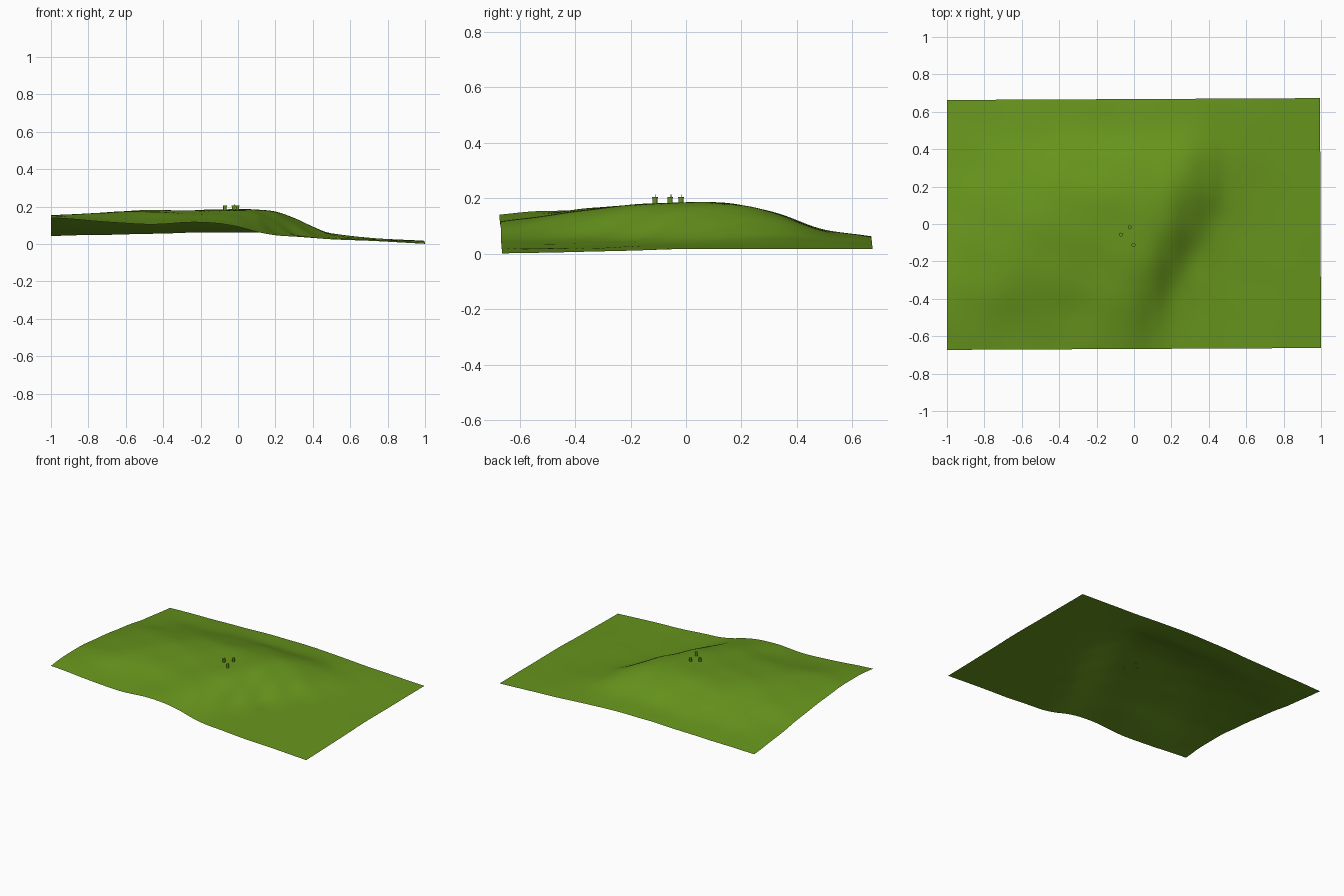
import bpy, bmesh, math

if "Cube" in bpy.data.objects:
    bpy.data.objects.remove(bpy.data.objects["Cube"])

green = bpy.data.materials.new("grass green")
green.diffuse_color = (0.135, 0.30, 0.012, 1)
green.use_nodes = True
green.node_tree.nodes["Principled BSDF"].inputs["Base Color"].default_value = green.diffuse_color

# Survey heights (thousandths): rows run front to back, columns left to right
XS = [-1, -.75, -.5, -.25, -.1, 0, .1, .2, .3, .4, .5, .75, 1]
YS = [-.67, -.5, -.33, -.17, 0, .17, .33, .5, .67]
H = [
    [143, 122, 107, 116, 110, 92, 66, 49, 41, 33, 26, 16, 2],
    [156, 142, 128, 137, 138, 126, 88, 55, 42, 35, 27, 18, 5],
    [154, 166, 164, 160, 162, 158, 132, 72, 48, 38, 29, 21, 9],
    [142, 166, 178, 172, 177, 178, 168, 120, 60, 43, 33, 24, 13],
    [126, 158, 181, 180, 185, 186, 182, 164, 112, 60, 40, 25, 18],
    [105, 138, 162, 175, 181, 182, 180, 174, 140, 92, 52, 28, 18],
    [80, 103, 125, 138, 143, 146, 146, 142, 127, 92, 58, 31, 18],
    [60, 70, 78, 84, 86, 87, 86, 83, 76, 64, 50, 31, 18],
    [44, 49, 55, 61, 63, 64, 62, 59, 53, 46, 40, 29, 18],
]


def spline(ks, vs, t):
    """Smooth curve through unevenly spaced knots"""
    n = len(ks) - 1
    t = min(max(t, ks[0]), ks[-1])
    i = next(k for k in range(n) if t <= ks[k + 1])

    def slope(k):
        a, b = max(k - 1, 0), min(k + 1, n)
        return (vs[b] - vs[a]) / (ks[b] - ks[a])

    d = ks[i + 1] - ks[i]
    f = (t - ks[i]) / d
    g = 1 - f
    return (vs[i] * (1 + 2*f) * g*g + vs[i+1] * f*f * (3 - 2*f)
            + d * (slope(i) * f*g*g - slope(i + 1) * f*f*g))


def ground(x, y):
    z = spline(YS, [spline(XS, row, x) for row in H], y) / 1000
    # gentle bumps, stronger on high ground
    w = 0.0018 * min(1, z / 0.08)
    return max(0, z + w * math.sin(15 * x + 7 * y) * math.cos(17 * y - 5 * x) - 0.001)


def add_object(name, bm):
    me = bpy.data.meshes.new(name)
    bm.to_mesh(me)
    bm.free()
    me.materials.append(green)
    ob = bpy.data.objects.new(name, me)
    bpy.context.collection.objects.link(ob)
    return ob


# Hillside sheet, open underneath
NX, NY = 96, 64
bm = bmesh.new()
grid = []
for j in range(NY + 1):
    y = -0.668 + 1.336 * j / NY
    row = []
    for i in range(NX + 1):
        x = -1 + 2 * i / NX
        row.append(bm.verts.new((x - 0.004 * max(x, 0) * (y + 0.67), y + 0.005 * x, ground(x, y))))
    grid.append(row)
for j in range(NY):
    for i in range(NX):
        f = bm.faces.new((grid[j][i], grid[j][i+1], grid[j+1][i+1], grid[j+1][i]))
        f.smooth = True
add_object("hillside", bm)


def add_cylinder(bm, x, y, z0, z1, r, sides):
    res = bmesh.ops.create_cone(bm, cap_ends=True, segments=sides, radius1=r, radius2=r, depth=z1 - z0)
    bmesh.ops.translate(bm, verts=res["verts"], vec=(x, y, (z0 + z1) / 2))


# Three small huts on the summit, each a drum with a cap and a short mast
for n, (x, y) in enumerate([(-0.07, -0.057), (-0.023, -0.018), (-0.003, -0.112)]):
    z = ground(x, y)
    top = 0.204
    bm = bmesh.new()
    add_cylinder(bm, x, y, z - 0.003, top, 0.009, 16)
    add_cylinder(bm, x, y, top - 0.003, top + 0.001, 0.0105, 16)
    add_cylinder(bm, x + 0.003, y + 0.003, top, top + 0.009, 0.001, 6)
    add_object("hut_%d" % (n + 1), bm)
